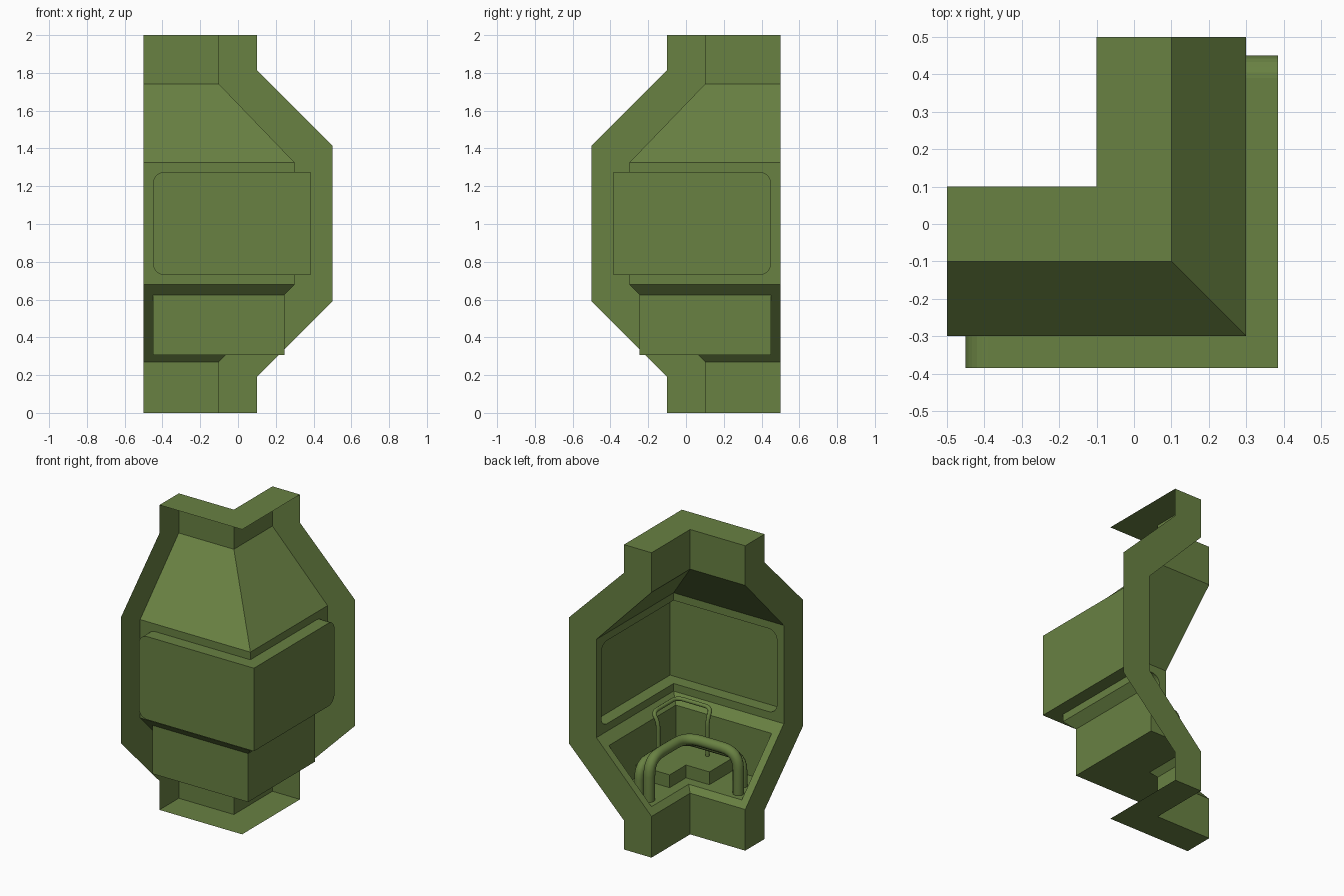
import bpy, bmesh, math
from mathutils import Vector

if "Cube" in bpy.data.objects:
    bpy.data.objects.remove(bpy.data.objects["Cube"])

mat = bpy.data.materials.new("olive")
mat.diffuse_color = (0.14, 0.22, 0.055, 1)
mat.use_nodes = True
mat.node_tree.nodes["Principled BSDF"].inputs["Base Color"].default_value = mat.diffuse_color


def finish(name, data):
    data.materials.append(mat)
    ob = bpy.data.objects.new(name, data)
    bpy.context.collection.objects.link(ob)
    return ob


def corner_part(name, polys):
    """Polygons of (x, d, z), d = distance towards the front; mirrored over the mitre x = -y."""
    bm = bmesh.new()
    for poly in polys:
        bm.faces.new([bm.verts.new((x, -d, z)) for x, d, z in poly])
        bm.faces.new([bm.verts.new((d, -x, z)) for x, d, z in reversed(poly)])
    bmesh.ops.remove_doubles(bm, verts=bm.verts, dist=1e-4)
    bmesh.ops.recalc_face_normals(bm, faces=bm.faces)
    me = bpy.data.meshes.new(name)
    bm.to_mesh(me)
    bm.free()
    return finish(name, me)


def strip(x, d0, z0, d1, z1):
    """Quad from the end at x to the mitre, between two profile points."""
    return [(x, d0, z0), (d0, d0, z0), (d1, d1, z1), (x, d1, z1)]


END, RIM = -0.5, -0.45
inner = [(-.1, 0), (-.1, .27), (.3, .68), (.3, 1.325), (-.1, 1.74), (-.1, 2)]
outer = [(.1, 0), (.1, .19), (.5, .59), (.5, 1.415), (.1, 1.815), (.1, 2)]

# Main wall: plain bands, plus two bands with a cut-out open to the mitre
walls = [strip(END, *inner[i], *inner[i + 1]) for i in (0, 3, 4)]
pd0, pd1, pz0, pz1 = -.065, .245, .306, .624
walls.append([(END, -.1, .27), (-.1, -.1, .27), (pd0, pd0, pz0), (RIM, pd0, pz0),
              (RIM, pd1, pz1), (pd1, pd1, pz1), (.3, .3, .68), (END, .3, .68)])

# Rounded outline of the middle panel
z0, z1, r, seg = .73, 1.275, .06, 6
outline = [(.3, z0)]
for cz, a0 in ((z0 + r, 270), (z1 - r, 180)):
    for i in range(seg + 1):
        a = math.radians(a0 - 90 * i / seg)
        outline.append((RIM + r + r * math.cos(a), cz + r * math.sin(a)))
outline.append((.3, z1))
walls.append([(END, .3, .68), (.3, .3, .68)] + [(x, .3, z) for x, z in outline]
             + [(.3, .3, 1.325), (END, .3, 1.325)])
corner_part("wall", walls)

# Raised middle panel, hollow from inside
DP = .385
back = [(x, .3, z) for x, z in outline]
front = [(DP if x == .3 else x, DP, z) for x, z in outline]
sides = [[back[i], back[i + 1], front[i + 1], front[i]] for i in range(len(back) - 1)]
panel = corner_part("middle_panel", [front] + sides)

# Lower pit
corner_part("lower_pit", [strip(RIM, pd1, pz0, pd1, pz1), strip(RIM, pd0, pz0, pd1, pz0),
                          [(RIM, pd0, pz0), (RIM, pd1, pz0), (RIM, pd1, pz1)]])

# End flanges and top and bottom flanges
corner_part("end_flange", [[(END, *inner[i]), (END, *outer[i]), (END, *outer[i + 1]),
                            (END, *inner[i + 1])] for i in range(5)])
corner_part("top_flange", [strip(END, -.1, 2, .1, 2)])
corner_part("bottom_flange", [strip(END, -.1, 0, .1, 0)])

# Low corner block on the pit floor
BX, BT = -.17, .39
corner_part("corner_block", [strip(BX, 0, BT, pd1, BT), strip(BX, 0, pz0, 0, BT),
                             [(BX, 0, pz0), (BX, pd1, pz0), (BX, pd1, BT), (BX, 0, BT)]])


# Bent pipes
def pipe(name, pts, radius, bend):
    pts = [Vector(p) for p in pts]
    path = [pts[0]]
    for a, b, c in zip(pts, pts[1:], pts[2:]):
        ra = min(bend, (a - b).length * .48)
        rc = min(bend, (c - b).length * .48)
        p, q = b + (a - b).normalized() * ra, b + (c - b).normalized() * rc
        for i in range(7):
            t = i / 6
            path.append(p * (1 - t) ** 2 + b * 2 * t * (1 - t) + q * t * t)
    path.append(pts[-1])
    cu = bpy.data.curves.new(name, 'CURVE')
    cu.dimensions = '3D'
    cu.bevel_depth = radius
    cu.bevel_resolution = 3
    cu.use_fill_caps = True
    sp = cu.splines.new('POLY')
    sp.points.add(len(path) - 1)
    for p, v in zip(sp.points, path):
        p.co = (*v, 1)
    sp.use_smooth = True
    return finish(name, cu)


def mirrored(half, mid):
    return half + [mid] + [(-y, -x, z) for x, y, z in reversed(half)]


pipe("large_pipe", mirrored([(0, .38, pz0), (0, .38, .575)], (0, 0, .575)), .035, .11)
pipe("rear_pipe", mirrored([(.1, .34, pz0), (.1, .34, .5)], (.1, -.1, .5)), .03, .1)
pipe("thin_pipe", mirrored([(.18, .03, BT), (.18, .03, .63), (.22, .03, .69)],
                           (.22, -.22, .69)), .013, .05)
